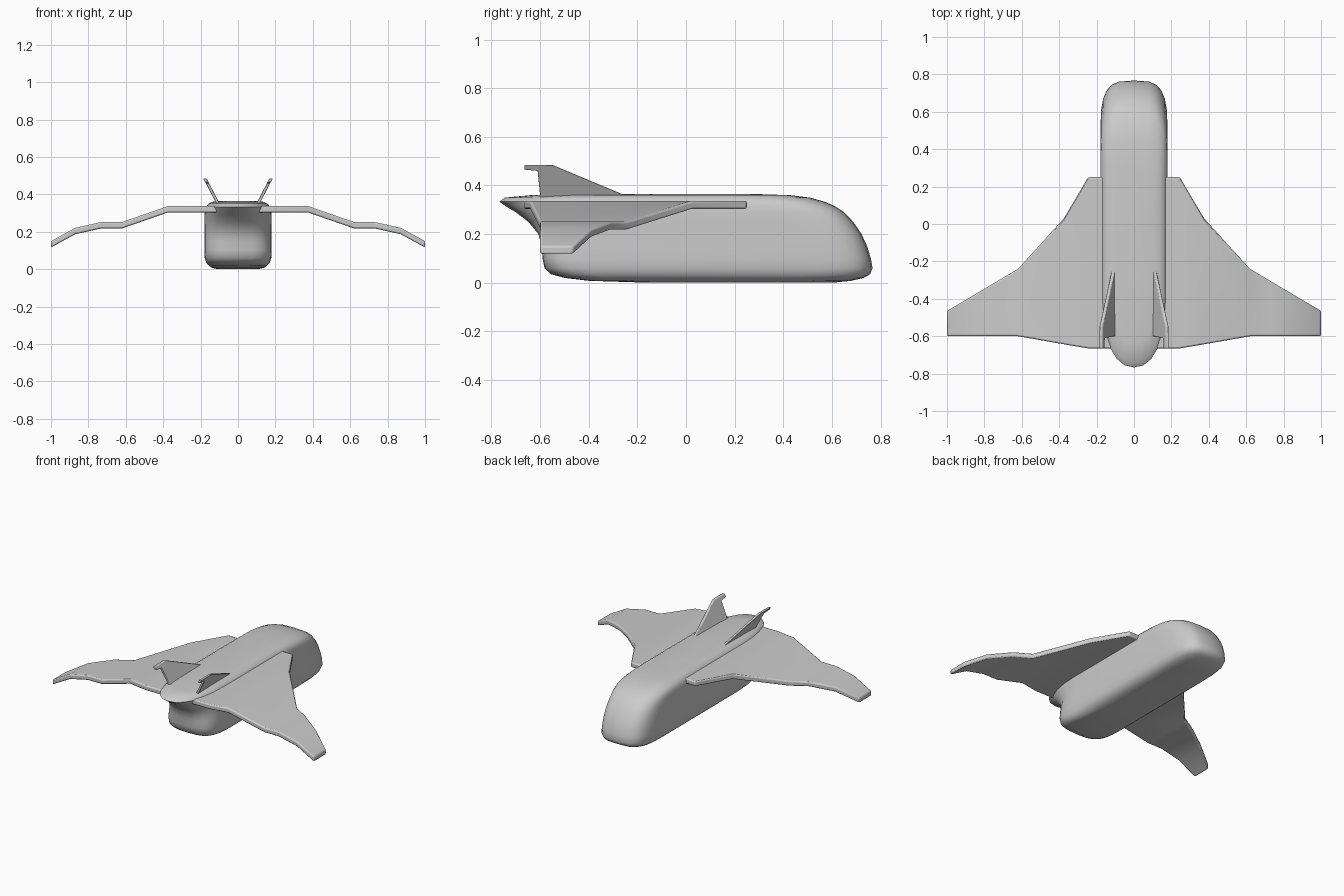
import bpy, bmesh
from math import sin, cos, pi

if "Cube" in bpy.data.objects:
    bpy.data.objects.remove(bpy.data.objects["Cube"])


def make_object(name, verts, faces, mirrored=False, bevel=0.0, angle=30):
    mesh = bpy.data.meshes.new(name)
    mesh.from_pydata(verts, [], faces)
    bm = bmesh.new()
    bm.from_mesh(mesh)
    bmesh.ops.recalc_face_normals(bm, faces=bm.faces)
    bm.to_mesh(mesh)
    bm.free()
    ob = bpy.data.objects.new(name, mesh)
    bpy.context.collection.objects.link(ob)
    if mirrored:
        ob.modifiers.new("Mirror", 'MIRROR').use_axis[0] = True
    if bevel:
        b = ob.modifiers.new("Bevel", 'BEVEL')
        b.width, b.segments, b.limit_method = bevel, 2, 'ANGLE'
        b.angle_limit = 0.9
    bpy.ops.object.select_all(action='DESELECT')
    ob.select_set(True)
    bpy.context.view_layer.objects.active = ob
    bpy.ops.object.shade_smooth_by_angle(angle=angle * pi / 180)
    return ob


def loft(rings):
    n = len(rings[0])
    verts = [p for r in rings for p in r]
    faces = [(a * n + i, a * n + (i + 1) % n, (a + 1) * n + (i + 1) % n, (a + 1) * n + i)
             for a in range(len(rings) - 1) for i in range(n)]
    faces += [tuple(range(n)), tuple(range(len(verts) - n, len(verts)))]
    return verts, faces


# Fuselage: horizontal slices (z, back y, front y, half width)
slices = [
    (0.0, -0.15, 0.60, 0.11), (0.008, -0.40, 0.68, 0.14), (0.02, -0.50, 0.73, 0.158),
    (0.035, -0.555, 0.757, 0.17), (0.06, -0.582, 0.767, 0.178), (0.10, -0.59, 0.76, 0.18),
    (0.15, -0.593, 0.745, 0.18), (0.20, -0.607, 0.722, 0.18), (0.25, -0.648, 0.688, 0.18),
    (0.29, -0.70, 0.65, 0.18), (0.315, -0.742, 0.612, 0.178), (0.333, -0.767, 0.57, 0.172),
    (0.35, -0.745, 0.51, 0.158), (0.36, -0.64, 0.43, 0.138), (0.365, -0.30, 0.28, 0.10)]


def slice_ring(z, back, front, w, steps=12):
    tail = min(max((z - 0.12) / 0.2, 0), 1)
    back_len, nb = 0.17 + 0.2 * tail, 3.0 - 0.8 * tail
    front_len, nf = 0.28, 3.4
    pts = []
    for i in range(steps + 1):                      # front end, right to left
        a = pi * i / steps
        c, s = cos(a), sin(a)
        x = w * abs(c) ** (2 / nf) * (1 if c > 0 else -1)
        pts.append((x, front - front_len * (1 - abs(s) ** (2 / nf)), z))
    for i in range(steps + 1):                      # back end, left to right
        a = pi * i / steps
        c, s = cos(a), sin(a)
        x = -w * abs(c) ** (2 / nb) * (1 if c > 0 else -1)
        pts.append((x, back + back_len * (1 - abs(s) ** (2 / nb)), z))
    return pts


make_object("fuselage", *loft([slice_ring(*s) for s in slices]), angle=40)

# Wings: spanwise stations (x, leading y, trailing y, mid z)
stations = [
    (0.11, 0.25, -0.665, 0.32), (0.245, 0.25, -0.665, 0.32), (0.375, 0.03, -0.643, 0.32),
    (0.62, -0.24, -0.60, 0.235), (0.73, -0.305, -0.60, 0.235),
    (0.87, -0.388, -0.60, 0.204), (1.0, -0.465, -0.60, 0.133)]
t = 0.017
wing_rings = [[(x, le, z + t), (x, te, z + t), (x, te, z - t), (x, le, z - t)]
              for x, le, te, z in stations]
make_object("wings", *loft(wing_rings), mirrored=True, bevel=0.008, angle=20)

# Tail fins: side outline (y, z) leaning outwards
outline = [(-0.18, 0.33), (-0.55, 0.485), (-0.665, 0.485), (-0.665, 0.465),
           (-0.61, 0.46), (-0.60, 0.36), (-0.60, 0.31)]
fin_rings = [[(0.174 - (0.48 - z) * 0.52 + d, y, z) for y, z in outline] for d in (-0.009, 0.009)]
make_object("tail_fins", *loft(fin_rings), mirrored=True, bevel=0.003, angle=20)
